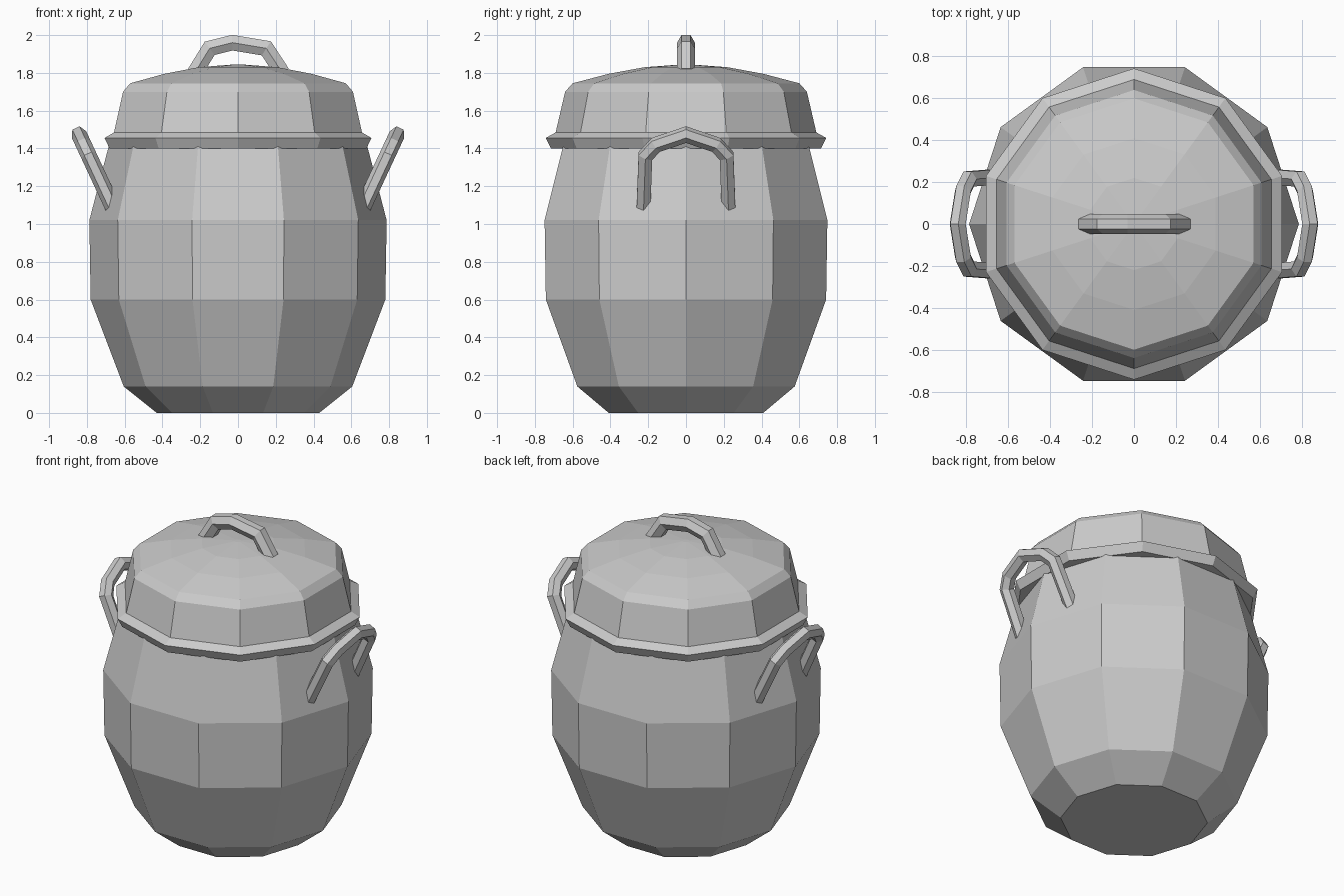
import bpy
import bmesh
from math import cos, sin, pi, radians
from mathutils import Vector

cube = bpy.data.objects.get("Cube")
if cube:
    bpy.data.objects.remove(cube, do_unlink=True)

SIDES = 10

# Single grey finish
grey = bpy.data.materials.new("plain grey")
grey.use_nodes = True
colour = (0.6, 0.6, 0.6, 1)
grey.diffuse_color = colour
grey.node_tree.nodes["Principled BSDF"].inputs["Base Color"].default_value = colour


def finish(name, bm):
    bmesh.ops.recalc_face_normals(bm, faces=bm.faces)
    mesh = bpy.data.meshes.new(name)
    bm.to_mesh(mesh)
    bm.free()
    mesh.materials.append(grey)
    obj = bpy.data.objects.new(name, mesh)
    bpy.context.collection.objects.link(obj)
    return obj


def bridge(bm, rings):
    """Join successive vertex rings with quads and cap both ends."""
    for a, b in zip(rings, rings[1:]):
        n = len(a)
        for i in range(n):
            j = (i + 1) % n
            bm.faces.new((a[i], a[j], b[j], b[i]))
    bm.faces.new(rings[0])
    bm.faces.new(rings[-1])


def lathe(name, profile, turn):
    """Faceted solid of revolution from (radius, height) pairs."""
    bm = bmesh.new()
    rings = []
    for r, z in profile:
        angles = [turn + 2 * pi * i / SIDES for i in range(SIDES)]
        rings.append([bm.verts.new((r * cos(a), r * sin(a), z)) for a in angles])
    bridge(bm, rings)
    return finish(name, bm)


def handle(name, path, normal, radius):
    """Mitred six-sided bar along a planar path."""
    bm = bmesh.new()
    path = [Vector(p) for p in path]
    normal = Vector(normal).normalized()
    steps = [(b - a).normalized() for a, b in zip(path, path[1:])]
    rings = []
    for i, p in enumerate(path):
        before = steps[max(i - 1, 0)]
        after = steps[min(i, len(steps) - 1)]
        tangent = (before + after).normalized()
        side = normal.cross(tangent) / tangent.dot(after)
        rings.append([bm.verts.new(p + radius * (cos(k * pi / 3) * normal + sin(k * pi / 3) * side))
                      for k in range(6)])
    bridge(bm, rings)
    return finish(name, bm)


# Barrel-shaped pot
lathe("pot_body", [(0.43, 0), (0.605, 0.14), (0.78, 0.6), (0.787, 1.02), (0.685, 1.41)], 0)

# Lid with flared rim and shallow dome, turned half a facet
lathe("lid", [(0.66, 1.4), (0.715, 1.4), (0.743, 1.455), (0.69, 1.485), (0.64, 1.7),
              (0.6, 1.745), (0.41, 1.795), (0.22, 1.83), (0.02, 1.845)], pi / SIDES)

# Arched grip on the lid
handle("lid_handle", [(-0.23, 0, 1.8), (-0.15, 0, 1.93), (-0.03, 0, 1.96),
                      (0.15, 0, 1.93), (0.235, 0, 1.8)], (0, 1, 0), 0.047)

# Leaning arches on both sides: (y, distance up the lean)
arch = [(-0.225, 0), (-0.215, 0.3), (-0.16, 0.365), (0, 0.425),
        (0.16, 0.365), (0.215, 0.3), (0.225, 0)]
lean = radians(25)
for name, s in (("left_handle", 1), ("right_handle", -1)):
    path = [(s * (0.662 + d * sin(lean)), y, 1.088 + d * cos(lean)) for y, d in arch]
    handle(name, path, (s * cos(lean), 0, -sin(lean)), 0.042)
